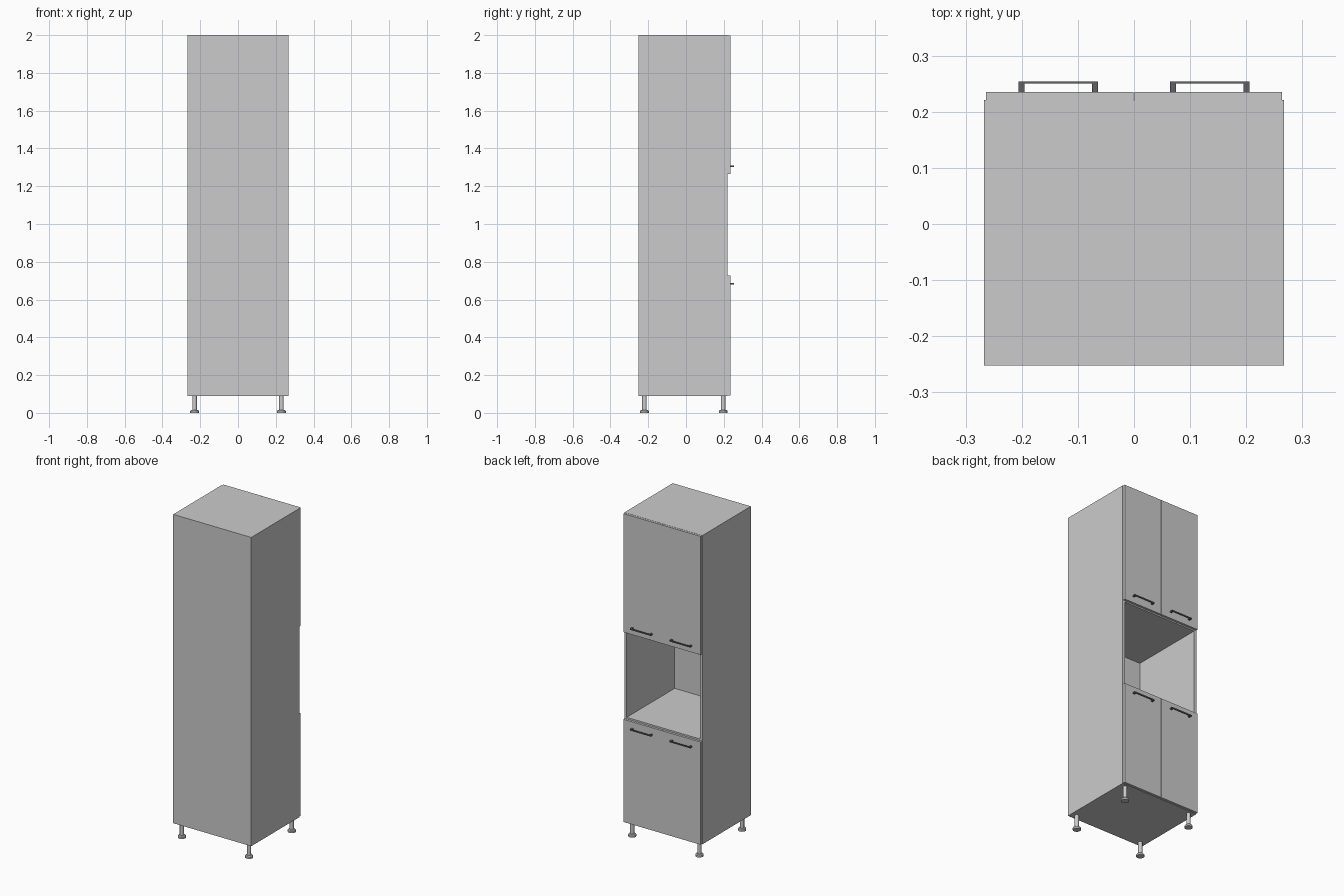
import bpy, bmesh, math

if "Cube" in bpy.data.objects:
    bpy.data.objects.remove(bpy.data.objects["Cube"])


def box(name, x, y, z, bevel=0.0):
    bm = bmesh.new()
    bmesh.ops.create_cube(bm, size=1)
    for v in bm.verts:
        v.co = [(r[0] + r[1]) / 2 + c * (r[1] - r[0]) for c, r in zip(v.co, (x, y, z))]
    if bevel:
        bmesh.ops.bevel(bm, geom=bm.edges[:], offset=bevel, segments=1, affect='EDGES')
    return finish(name, bm)


def finish(name, bm, color=None):
    bmesh.ops.recalc_face_normals(bm, faces=bm.faces[:])
    me = bpy.data.meshes.new(name)
    bm.to_mesh(me)
    bm.free()
    ob = bpy.data.objects.new(name, me)
    bpy.context.collection.objects.link(ob)
    return ob


def lathe(name, profile, x, y, n=20):
    bm = bmesh.new()
    rings = [[bm.verts.new((x + r * math.cos(2 * math.pi * i / n),
                            y + r * math.sin(2 * math.pi * i / n), z)) for i in range(n)]
             for r, z in profile]
    for a, b in zip(rings, rings[1:]):
        for i in range(n):
            bm.faces.new((a[i], a[(i + 1) % n], b[(i + 1) % n], b[i]))
    bm.faces.new(rings[0])
    bm.faces.new(rings[-1])
    ob = finish(name, bm)
    bpy.context.view_layer.objects.active = ob
    ob.select_set(True)
    bpy.ops.object.shade_smooth_by_angle(angle=math.radians(35))
    ob.select_set(False)


HW, T = 0.267, 0.016               # half width, board thickness
BACK, FRONT, DOOR = -0.252, 0.221, 0.235
LOW, TOP = 0.09, 2.0
IN = HW - T

# carcass boards
box("side_left", (-HW, -IN), (BACK + 0.004, FRONT), (LOW, TOP))
box("side_right", (IN, HW), (BACK + 0.004, FRONT), (LOW, TOP))
box("back_panel", (-HW, HW), (BACK, BACK + 0.004), (LOW, TOP))
for name, z in (("bottom_board", LOW), ("niche_floor", 0.721),
                ("niche_ceiling", 1.258), ("top_board", TOP - T)):
    box(name, (-IN, IN), (BACK + 0.004, FRONT), (z, z + T))

dark = bpy.data.materials.new("dark_metal")
dark.diffuse_color = (0.12, 0.12, 0.13, 1)
dark.use_nodes = True
dark.node_tree.nodes["Principled BSDF"].inputs["Base Color"].default_value = dark.diffuse_color

# doors with bar handles, lower and upper pairs
for level, z0, z1, hz in (("lower", 0.092, 0.727, 0.684), ("upper", 1.266, 1.999, 1.307)):
    for side, s in (("left", -1), ("right", 1)):
        x = sorted((s * 0.001, s * 0.264))
        box(f"{level}_door_{side}", x, (FRONT, DOOR), (z0, z1))
        cx = s * 0.135
        # handle as one U-shaped profile extruded in z
        a, b, p, y = cx - 0.071, cx + 0.071, 0.011, 0.254
        pts = [(a, DOOR), (a, y), (b, y), (b, DOOR), (b - p, DOOR),
               (b - p, y - 0.004), (a + p, y - 0.004), (a + p, DOOR)]
        bm = bmesh.new()
        f = bm.faces.new([bm.verts.new((px, py, hz - 0.004)) for px, py in pts])
        ext = bmesh.ops.extrude_face_region(bm, geom=[f])["geom"]
        for v in ext:
            if isinstance(v, bmesh.types.BMVert):
                v.co.z += 0.008
        finish(f"{level}_handle_{side}", bm).data.materials.append(dark)

# adjustable feet
foot = [(0.023, 0.0), (0.023, 0.010), (0.019, 0.015), (0.012, 0.016), (0.012, LOW)]
for fy, row in ((-0.22, "rear"), (0.197, "door_side")):
    for fx, side in ((-0.23, "left"), (0.23, "right")):
        lathe(f"foot_{row}_{side}", foot, fx, fy)
